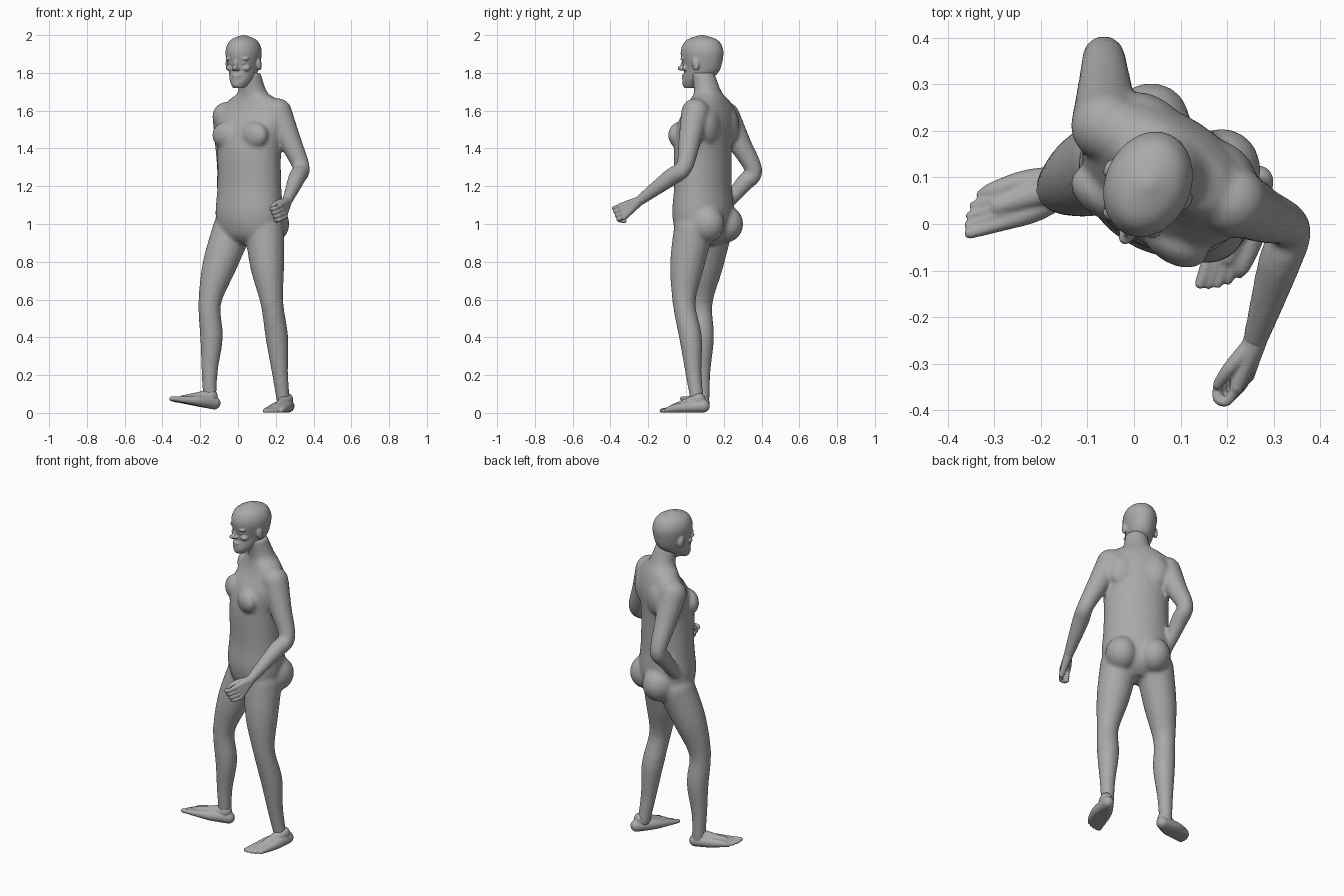
import bpy
import bmesh
import math
from mathutils import Matrix, Vector

cube = bpy.data.objects.get("Cube")
if cube:
    bpy.data.objects.remove(cube, do_unlink=True)

skin = bpy.data.materials.new("plain_grey")
skin.use_nodes = True
grey = (.4, .4, .4, 1)
skin.diffuse_color = grey
skin.node_tree.nodes["Principled BSDF"].inputs["Base Color"].default_value = grey
world = Matrix()


def spline(rows, steps=4):
    """Smoothly interpolate rows of numbers (Catmull-Rom)."""
    rows = [Vector(row) for row in rows]
    padded = [rows[0], *rows, rows[-1]]
    result = []
    for before, start, end, after in zip(padded, padded[1:], padded[2:], padded[3:]):
        for step in range(steps):
            t = step / steps
            leave, arrive = (end - before) / 2, (after - start) / 2
            chord = end - start
            bend = 3 * chord - 2 * leave - arrive
            twist = leave + arrive - 2 * chord
            result.append(start + t * (leave + t * (bend + t * twist)))
    return result + [rows[-1]]


def ring(centre, u, v, sides=24):
    """Closed ellipse with half axes u and v."""
    angles = [math.tau * i / sides for i in range(sides)]
    return [centre + u * math.cos(a) + v * math.sin(a) for a in angles]


def loft(bm, rings):
    """Closed skin through a list of rings."""
    loops = [[bm.verts.new(point) for point in points] for points in rings]
    for low, high in zip(loops, loops[1:]):
        for i in range(len(low)):
            bm.faces.new((low[i - 1], low[i], high[i], high[i - 1]))
    bm.faces.new(loops[0][::-1])
    bm.faces.new(loops[-1])


def blob(bm, frame, centre, radii, tilt=0):
    """Ellipsoid placed in a local frame."""
    place = frame @ Matrix.Translation(centre) @ Matrix.Rotation(tilt, 4, "X")
    bmesh.ops.create_uvsphere(bm, u_segments=20, v_segments=12, radius=1,
                              matrix=place @ Matrix.Diagonal((*radii, 1)))


def limb(bm, joints, radii, frame=world):
    """Round tube through joints, with rounded ends."""
    stations = spline([(*frame @ Vector(j), r) for j, r in zip(joints, radii)])
    centres = [s.to_3d() for s in stations]
    whole = centres[-1] - centres[0]
    base = whole.to_track_quat("Z", "Y")
    rings = []
    for i, station in enumerate(stations):
        along = centres[min(i + 1, len(centres) - 1)] - centres[max(i - 1, 0)]
        turn = whole.rotation_difference(along) @ base
        radius = station[3]
        rings.append(ring(centres[i], turn @ Vector((radius, 0, 0)),
                          turn @ Vector((0, radius, 0))))
    loft(bm, rings)
    for end in (stations[0], stations[-1]):
        blob(bm, world, end.to_3d(), [end[3]] * 3)


def stack(bm, rows, frame):
    """Upright body from rows of height, set-back, half width and half depth."""
    rot = frame.to_3x3()
    loft(bm, [ring(frame @ Vector((0, back, z)), rot @ Vector((width, 0, 0)),
                   rot @ Vector((0, depth, 0)), 32)
              for z, back, width, depth in spline(rows)])


def finish(name, bm, voxel, smoothing):
    """Fuse the overlapping pieces into one smooth skin."""
    bmesh.ops.recalc_face_normals(bm, faces=bm.faces)
    mesh = bpy.data.meshes.new(name)
    bm.to_mesh(mesh)
    bm.free()
    mesh.materials.append(skin)
    obj = bpy.data.objects.new(name, mesh)
    bpy.context.collection.objects.link(obj)
    fuse = obj.modifiers.new("fuse", "REMESH")
    fuse.mode = "VOXEL"
    fuse.voxel_size = voxel
    fuse.use_smooth_shade = True
    relax = obj.modifiers.new("relax", "SMOOTH")
    relax.iterations = smoothing


def turned(x, y, z, degrees):
    return Matrix.Translation((x, y, z)) @ Matrix.Rotation(math.radians(degrees), 4, "Z")


def arm(bm, shoulder, elbow, wrist):
    shoulder, elbow, wrist = Vector(shoulder), Vector(elbow), Vector(wrist)
    limb(bm, [shoulder, shoulder.lerp(elbow, .5), elbow, elbow.lerp(wrist, .3), wrist],
         [.076, .06, .045, .046, .027])


def leg(bm, hip, knee, ankle, front):
    hip, knee, ankle, front = Vector(hip), Vector(knee), Vector(ankle), Vector(front)
    limb(bm, [hip, hip.lerp(knee, .5) + front, knee, knee.lerp(ankle, .35) - front,
              knee.lerp(ankle, .7), ankle],
         [.105, .09, .06, .06, .043, .035])
    blob(bm, world, knee + front * 2, (.04, .04, .05))


# Trunk: hips to neck, turned toward the model's right
body = bmesh.new()
trunk = turned(.06, .09, 0, -33)
stack(body, [(.89, 0, .08, .06), (.94, 0, .17, .12), (1.05, 0, .19, .15), (1.2, 0, .18, .14),
             (1.4, 0, .18, .14), (1.52, .02, .2, .13), (1.6, .04, .2, .1),
             (1.66, .04, .14, .08), (1.7, .03, .08, .07), (1.8, 0, .06, .06)], trunk)
for side in (-1, 1):
    blob(body, trunk, (.09 * side, .08, 1), (.09, .1, .1))            # buttock
    blob(body, trunk, (.09 * side, -.09, 1.47), (.08, .05, .07))      # chest muscle
    blob(body, trunk, (.09 * side, .1, 1.52), (.08, .05, .1))         # shoulder blade

# Arms and legs: left, then right
arm(body, (.21, .05, 1.59), (.335, -.01, 1.3), (.26, -.25, 1.12))
arm(body, (-.06, .21, 1.57), (-.065, .36, 1.28), (-.07, .18, 1.06))
leg(body, (.14, .04, .97), (.18, -.01, .58), (.24, .06, .06), (-.005, -.01, 0))
leg(body, (-.03, .14, .97), (-.15, .08, .58), (-.15, .09, .07), (-.01, -.005, 0))
finish("body", body, .01, 6)

# Head: skull, then features, in a frame whose -y is the face
head = bmesh.new()
face = turned(.03, .085, 0, -23)
stack(head, [(1.72, -.07, .03, .03), (1.75, -.05, .05, .06), (1.78, -.02, .065, .085),
             (1.82, 0, .076, .1), (1.9, 0, .092, .117), (1.95, 0, .083, .105),
             (1.98, 0, .057, .075), (2, 0, .01, .01)], face)
blob(head, face, (0, -.12, 1.825), (.016, .02, .013))         # nose tip
blob(head, face, (0, -.106, 1.845), (.01, .016, .035), -.3)   # nose bridge
blob(head, face, (0, -.1, 1.785), (.028, .014, .007))         # upper lip
blob(head, face, (0, -.1, 1.77), (.024, .012, .007))          # lower lip
blob(head, face, (0, -.09, 1.74), (.026, .02, .018))          # chin
blob(head, face, (0, -.02, 1.77), (.05, .05, .05))            # throat
for side in (-1, 1):
    blob(head, face, (.034 * side, -.09, 1.875), (.034, .016, .01))   # brow
    blob(head, face, (.034 * side, -.09, 1.853), (.015, .01, .009))   # eye
    blob(head, face, (.045 * side, -.075, 1.825), (.025, .02, .016))  # cheekbone
    blob(head, face, (.013 * side, -.11, 1.82), (.009, .01, .009))    # nostril
    blob(head, face, (.09 * side, 0, 1.845), (.011, .02, .034), .2)   # ear
finish("head", head, .005, 3)


# Feet: five rays from heel to toe along local -y, big toe on the inner side
def foot(name, frame, inner):
    bm = bmesh.new()
    for toe in range(5):
        x = inner * (.036 - .018 * toe)
        tip = .012 if toe == 0 else .009
        reach = .285 - .003 * toe * toe
        limb(bm, [(0, -.035, .036), (x * .8, -.13, .03), (x, -.21, .02), (x, -reach, tip)],
             [.034, .028, .018, tip], frame)
    limb(bm, [(0, -.06, .07), (0, -.12, .05), (0, -.21, .025)], [.036, .03, .02], frame)
    finish(name, bm, .005, 3)


foot("left_foot", turned(.278, .125, 0, -21), -1)
foot("right_foot", turned(-.1, .1, .01, -72) @ Matrix.Rotation(-.19, 4, "X"), 1)

# Left hand: palm rays, four curled fingers and a thumb
hand = bmesh.new()
wrist = Vector((.26, -.25, 1.12))
curl = [Vector(step) for step in ((0, 0, 0), (-.02, -.03, -.01), (-.04, -.025, -.015),
                                  (-.04, 0, -.02))]
for finger in range(4):
    knuckle = Vector((.22, -.35, 1.095)) + finger * Vector((.008, .008, -.02))
    limb(hand, [wrist, wrist.lerp(knuckle, .5), knuckle], [.026, .02, .015])
    limb(hand, [knuckle + step for step in curl], [.011] * len(curl))
limb(hand, [wrist, (.205, -.31, 1.11), (.18, -.345, 1.09)], [.02, .015, .011])
finish("left_hand", hand, .004, 3)
